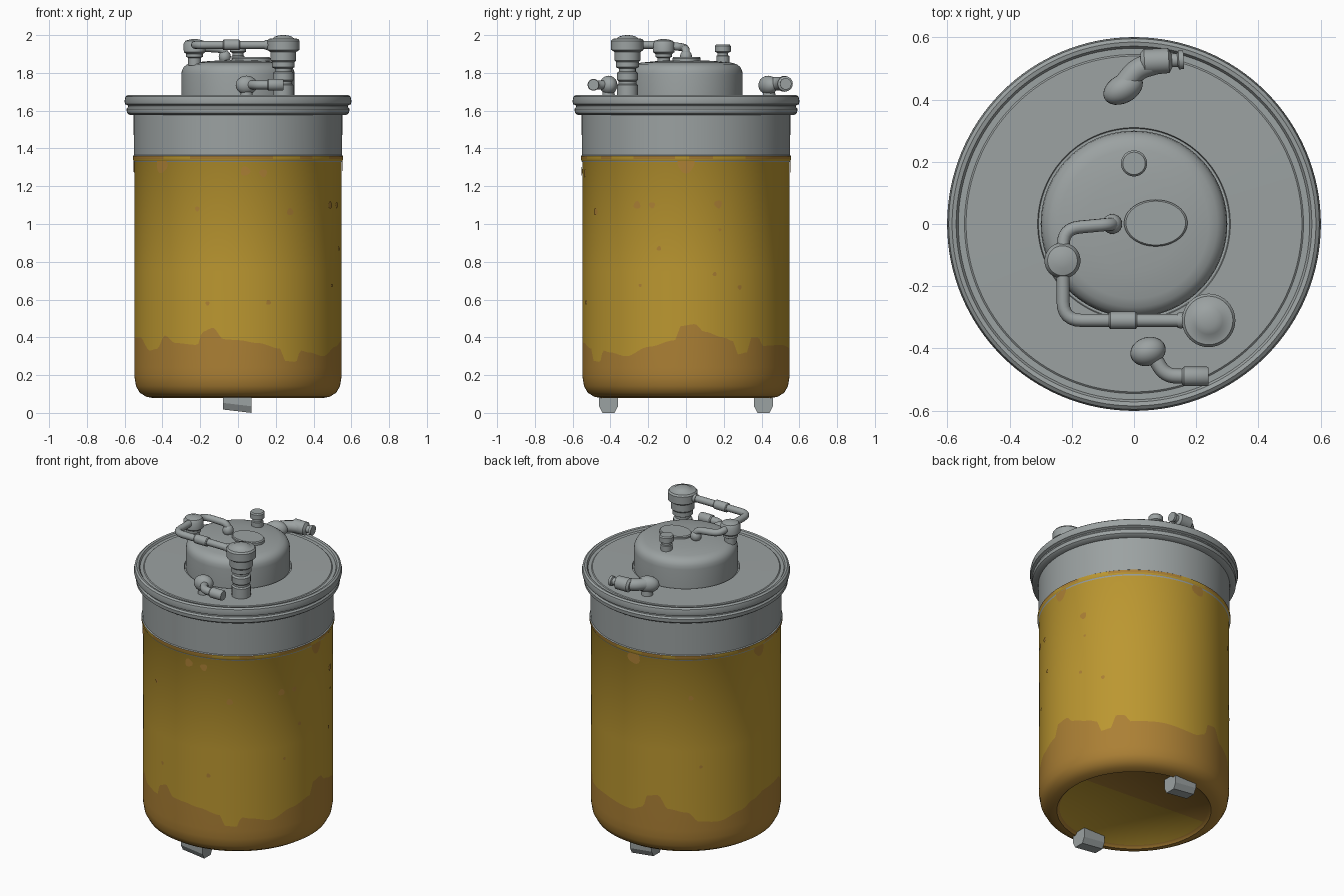
import bpy, bmesh, math
from mathutils import Vector, Matrix

if "Cube" in bpy.data.objects:
    bpy.data.objects.remove(bpy.data.objects["Cube"])


def material(name, rgb):
    m = bpy.data.materials.new(name)
    m.diffuse_color = (*rgb, 1)
    m.use_nodes = True
    m.node_tree.nodes["Principled BSDF"].inputs["Base Color"].default_value = m.diffuse_color
    return m


GREY = material("grey_metal", (0.33, 0.36, 0.36))
YELLOW = material("yellow_paint", (0.50, 0.31, 0.03))
BROWN = material("rusty_brown", (0.41, 0.215, 0.035))


def finish(bm, name, mats, angle=35):
    bmesh.ops.recalc_face_normals(bm, faces=bm.faces)
    me = bpy.data.meshes.new(name)
    bm.to_mesh(me)
    bm.free()
    for m in mats:
        me.materials.append(m)
    me.polygons.foreach_set("use_smooth", [True] * len(me.polygons))
    me.set_sharp_from_angle(angle=math.radians(angle))
    ob = bpy.data.objects.new(name, me)
    bpy.context.collection.objects.link(ob)
    return ob


def lathe(name, profile, at=(0, 0, 0), n=32, stretch=(1, 1), turn=None):
    """Spin (radius, z) points round z, with closed ends."""
    bm = bmesh.new()
    rings = []
    for r, z in profile:
        rings.append([bm.verts.new((r * stretch[0] * math.cos(math.tau * i / n),
                                    r * stretch[1] * math.sin(math.tau * i / n), z)) for i in range(n)])
    for a, b in zip(rings, rings[1:]):
        for i in range(n):
            j = (i + 1) % n
            bm.faces.new((a[i], a[j], b[j], b[i]))
    bm.faces.new(rings[0])
    bm.faces.new(rings[-1])
    ob = finish(bm, name, [GREY])
    m = Matrix.Translation(at)
    if turn is not None:  # lay the axis along a direction
        m = m @ Vector(turn).to_track_quat('Z', 'Y').to_matrix().to_4x4()
    ob.matrix_world = m
    return ob


def pipe(name, pts, radius, corner=0.05):
    """Round tube along a path with rounded corners."""
    pts = [Vector(p) for p in pts]
    path = [pts[0]]
    for a, p, b in zip(pts, pts[1:], pts[2:]):
        d = min(corner, (a - p).length * 0.5, (b - p).length * 0.5)
        s, e = p + (a - p).normalized() * d, p + (b - p).normalized() * d
        for k in range(7):
            t = k / 6
            path.append(s * (1 - t) ** 2 + p * 2 * t * (1 - t) + e * t * t)
    path.append(pts[-1])
    cu = bpy.data.curves.new(name, 'CURVE')
    cu.dimensions = '3D'
    cu.bevel_depth = radius
    cu.bevel_resolution = 4
    cu.use_fill_caps = True
    sp = cu.splines.new('POLY')
    sp.points.add(len(path) - 1)
    for q, p in zip(sp.points, path):
        q.co = (*p, 1)
    tmp = bpy.data.objects.new(name + "_path", cu)
    bpy.context.collection.objects.link(tmp)
    bm = bmesh.new()
    me = bpy.data.meshes.new_from_object(tmp.evaluated_get(bpy.context.evaluated_depsgraph_get()))
    bm.from_mesh(me)
    for f in bm.faces:
        f.material_index = 0
    bpy.data.objects.remove(tmp)
    bmesh.ops.remove_doubles(bm, verts=bm.verts, dist=1e-5)
    return finish(bm, name, [GREY], 40)


def blob(name, at, size, yaw=0):
    bm = bmesh.new()
    bmesh.ops.create_uvsphere(bm, u_segments=24, v_segments=14, radius=1)
    ob = finish(bm, name, [GREY], 80)
    ob.matrix_world = Matrix.Translation(at) @ Matrix.Rotation(yaw, 4, 'Z') @ Matrix.Diagonal((*size, 1))
    return ob


# Height of the ragged rust line by angle in degrees (front is -90)
RUST = [(-180, .40), (-160, .40), (-148, .33), (-141, .34), (-135, .41), (-127, .37), (-113, .36),
        (-110, .43), (-104, .45), (-98, .39), (-90, .385), (-79, .37), (-66, .34), (-63, .275),
        (-56, .27), (-53, .33), (-47, .32), (-35, .30), (-21, .35), (-6, .385), (-3, .46), (5, .47),
        (10, .43), (21, .40), (27, .38), (30, .31), (36, .32), (39, .40), (44, .40), (48, .355),
        (65, .36), (90, .34), (98, .37), (101, .45), (108, .46), (114, .38), (126, .36), (133, .30),
        (145, .29), (160, .33), (170, .37), (180, .40)]


def rust(deg):
    for (a, h), (b, k) in zip(RUST, RUST[1:]):
        if a <= deg <= b:
            t = (deg - a) / (b - a)
            return h + (k - h) * t * t * (3 - 2 * t)


# Tank body: rings of radius, height (None = rust line), colour above
N = 240
RINGS = [(.43, .095, 2), (.445, .078, 2), (.485, .085, 2), (.52, .107, 2), (.54, .142, 2), (.548, .19, 2),
         (.549, .24, 2), (.549, None, 1), (.548, .75, 1), (.549, 1.327, 0), (.553, 1.334, 1),
         (.557, 1.343, 2), (.557, 1.36, 0), (.551, 1.364, 0), (.553, 1.60, 0)]
bm = bmesh.new()
loops = []
for r, z, _ in RINGS:
    ring = []
    for i in range(N):
        deg = -180 + 360 * i / N
        a = math.radians(deg)
        ring.append(bm.verts.new((r * math.cos(a), r * math.sin(a), rust(deg) if z is None else z)))
    loops.append(ring)
for k, (a, b) in enumerate(zip(loops, loops[1:])):
    for i in range(N):
        j = (i + 1) % N
        f = bm.faces.new((a[i], a[j], b[j], b[i]))
        f.material_index = RINGS[k][2]
        if RINGS[k][1] == 1.343 and math.sin(i * .13) + math.sin(i * .31) < -.3:
            f.material_index = 1  # clean stretches of the painted lip
# underside, split into painted and rusty parts
i0, i1 = N // 2 + 6, N - 12
f = bm.faces.new(loops[0][i0:i1 + 1])
f.material_index = 2
f = bm.faces.new(loops[0][i1:] + loops[0][:i0 + 1])
f.material_index = 1
finish(bm, "tank_body", [GREY, YELLOW, BROWN], 50)

# Rust spots: angle, height, radius of thin plates on the wall
SPOTS = [(-113, 1.08, .013), (-60, 1.065, .019), (-76, 1.27, .021), (-86, 1.28, .025), (-107, .58, .011),
         (-73, .585, .013), (-28, 1.10, .02), (-19, 1.10, .016), (18, 1.105, .021), (-15, .87, .012),
         (16, .735, .011), (-26, .675, .009), (31, .665, .012), (19, .97, .008), (128, 1.09, .015),
         (134, .65, .01), (-137, 1.312, .042), (0, 1.315, .044), (92, 1.312, .042), (175, 1.312, .042)]
bm = bmesh.new()
for deg, z, s in SPOTS:
    a = math.radians(deg)
    vs = []
    for i in range(16):
        t = math.tau * i / 16
        w = s * (1 + .1 * math.sin(3 * t + deg))
        b = a + w * math.cos(t) / .55
        vs.append(bm.verts.new((.5525 * math.cos(b), .5525 * math.sin(b), min(z + w * math.sin(t), 1.338))))
    c = bm.verts.new((.5525 * math.cos(a), .5525 * math.sin(a), z))
    for i in range(16):
        bm.faces.new((vs[i], vs[(i + 1) % 16], c))
finish(bm, "rust_spots", [BROWN])

# Lid with rolled double rim, and the raised dome
lathe("lid", [(.54, 1.575), (.575, 1.578), (.588, 1.588), (.59, 1.61), (.582, 1.62), (.582, 1.627),
              (.597, 1.634), (.601, 1.65), (.596, 1.674), (.585, 1.682), (.572, 1.679), (.565, 1.668),
              (.545, 1.668), (.54, 1.672), (.31, 1.674), (.307, 1.665)], n=128)
lathe("dome", [(.30, 1.66), (.30, 1.79), (.297, 1.812), (.287, 1.832), (.268, 1.846), (.24, 1.854),
               (.15, 1.863), (.05, 1.868)], n=96)
lathe("dome_plate", [(1, 1.855), (1, 1.877), (.94, 1.883)], at=(.07, .003, 0), n=48, stretch=(.102, .075))
lathe("dome_plug", [(.034, 1.84), (.034, 1.89), (.028, 1.893), (.028, 1.905), (.042, 1.912), (.042, 1.943),
                    (.036, 1.95)], at=(0, .195, 0))

# Valve column standing on the lid
lathe("valve_column", [(.055, 1.66), (.055, 1.735), (.047, 1.742), (.047, 1.755), (.055, 1.762), (.055, 1.80),
                       (.044, 1.808), (.044, 1.822), (.06, 1.83), (.06, 1.858), (.068, 1.866), (.068, 1.91),
                       (.086, 1.922), (.086, 1.97), (.078, 1.98), (.056, 1.983), (.045, 1.992), (.025, 1.998),
                       (.008, 2.0)], at=(.24, -.31, 0), n=40)

# Pipe run from column to dome, with sleeve and joint
Z = 1.948
pipe("main_pipe", [(.2, -.31, Z), (-.228, -.31, Z), (-.228, -.12, Z), (-.228, -.015, Z - .012),
                   (-.07, 0, 1.925), (-.065, 0, 1.85)], .021, .06)
blob("pipe_end", (-.07, 0, 1.885), (.032, .032, .035))
lathe("pipe_sleeve", [(.024, -.045), (.028, -.04), (.028, .04), (.024, .045)], at=(-.035, -.31, Z), turn=(1, 0, 0))
lathe("pipe_collar", [(.024, -.01), (.026, 0), (.024, .01)], at=(.15, -.31, Z), turn=(1, 0, 0))
lathe("pipe_joint", [(.034, 1.84), (.034, 1.88), (.044, 1.885), (.044, 1.90), (.057, 1.91), (.058, 1.955),
                     (.048, 1.97), (.025, 1.977), (.008, 1.979)], at=(-.23, -.118, 0))

# Front outlet
blob("front_outlet_knob", (.045, -.41, 1.735), (.058, .046, .05), .3)
lathe("front_outlet_stem", [(.035, 1.66), (.03, 1.72)], at=(.045, -.41, 0))
pipe("front_outlet_pipe", [(.06, -.42, 1.737), (.10, -.488, 1.737), (.17, -.49, 1.737)], .024, .07)
lathe("front_outlet_nozzle", [(.026, 0), (.031, .006), (.031, .08), (.028, .085)], at=(.155, -.49, 1.737), turn=(1, 0, 0))

# Back outlet
blob("back_outlet_knob", (-.035, .435, 1.735), (.068, .046, .05), .5)
lathe("back_outlet_stem", [(.035, 1.66), (.03, 1.72)], at=(-.035, .44, 0))
pipe("back_outlet_pipe", [(-.03, .45, 1.742), (.01, .50, 1.742), (.08, .52, 1.742)], .036, .05)
lathe("back_outlet_nozzle", [(.03, 0), (.042, .012), (.04, .09), (.022, .1), (.022, .118), (.03, .122), (.03, .138)],
      at=(.022, .52, 1.742), turn=(1, .06, 0))

# Two feet: chamfered blocks with a slightly tilted underside
for side, name in ((-1, "front_foot"), (1, "back_foot")):
    bm = bmesh.new()
    outline = [(-.05, .12), (.05, .12), (.05, .035), (.032, .0), (-.032, .0), (-.05, .035)]
    ends = []
    for x, lift in ((-.08, .018), (.072, 0)):
        ends.append([bm.verts.new((x, side * .41 + y, z + (lift if z < .1 else 0))) for y, z in outline])
    for i in range(6):
        j = (i + 1) % 6
        bm.faces.new((ends[0][i], ends[0][j], ends[1][j], ends[1][i]))
    bm.faces.new(ends[0])
    bm.faces.new(ends[1])
    finish(bm, name, [GREY], 20)
